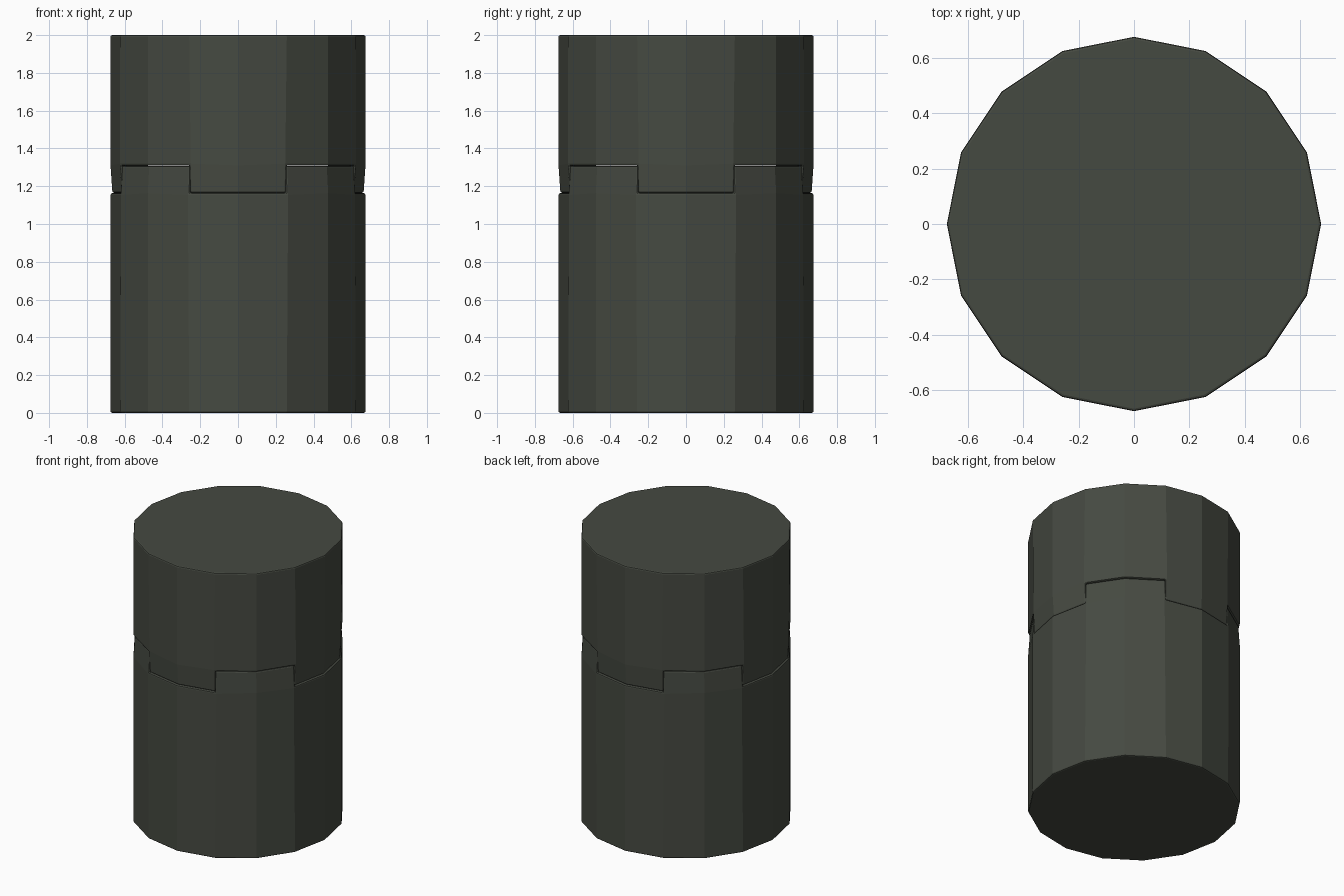
import bpy, bmesh
from math import cos, sin, pi

if "Cube" in bpy.data.objects:
    bpy.data.objects.remove(bpy.data.objects["Cube"])

SIDES, R, R_IN = 16, 0.675, 0.52
SEAM_LOW, SEAM_HIGH = 1.163, 1.31

mat = bpy.data.materials.new("dark_olive_grey")
mat.diffuse_color = (0.06, 0.067, 0.053, 1)
mat.use_nodes = True
mat.node_tree.nodes["Principled BSDF"].inputs["Base Color"].default_value = mat.diffuse_color


def ring(bm, r, z):
    return [bm.verts.new((r * cos(2 * pi * i / SIDES), r * sin(2 * pi * i / SIDES), z))
            for i in range(SIDES)]


def toothed_cylinder(name, z_flat, z_root, z_tip, starts):
    """Faceted solid closed at z_flat, with four two-facet teeth from z_root to z_tip."""
    bm = bmesh.new()
    outer_flat, outer, inner = ring(bm, R, z_flat), ring(bm, R, z_root), ring(bm, R_IN, z_root)
    bm.faces.new(outer_flat)
    bm.faces.new(inner)
    rim = []
    for i in range(SIDES):
        j = (i + 1) % SIDES
        bm.faces.new((outer_flat[i], outer_flat[j], outer[j], outer[i]))
        rim.append(bm.faces.new((outer[i], outer[j], inner[j], inner[i])))
    # Interlocking teeth, tapered slightly inward
    teeth = [rim[(s + k) % SIDES] for s in starts for k in (0, 1)]
    new = bmesh.ops.extrude_face_region(bm, geom=teeth)["geom"]
    bmesh.ops.delete(bm, geom=[f for f in teeth if f.is_valid], context='FACES_ONLY')
    for v in (g for g in new if isinstance(g, bmesh.types.BMVert)):
        v.co = (v.co.x * 0.985, v.co.y * 0.985, z_tip)
    bmesh.ops.recalc_face_normals(bm, faces=bm.faces)
    me = bpy.data.meshes.new(name)
    bm.to_mesh(me)
    bm.free()
    me.materials.append(mat)
    ob = bpy.data.objects.new(name, me)
    bpy.context.collection.objects.link(ob)
    # Small bevel on rims and tooth edges
    bev = ob.modifiers.new("edge_bevel", 'BEVEL')
    bev.width, bev.segments = 0.009, 2
    bev.limit_method, bev.angle_limit = 'ANGLE', 0.7
    return ob


# Lower container: teeth on the diagonals
toothed_cylinder("canister_body", 0, SEAM_LOW, SEAM_HIGH - 0.002, (1, 5, 9, 13))
# Lid: teeth on front, back and both sides
toothed_cylinder("canister_lid", 2, SEAM_HIGH, SEAM_LOW + 0.002, (-1, 3, 7, 11))
